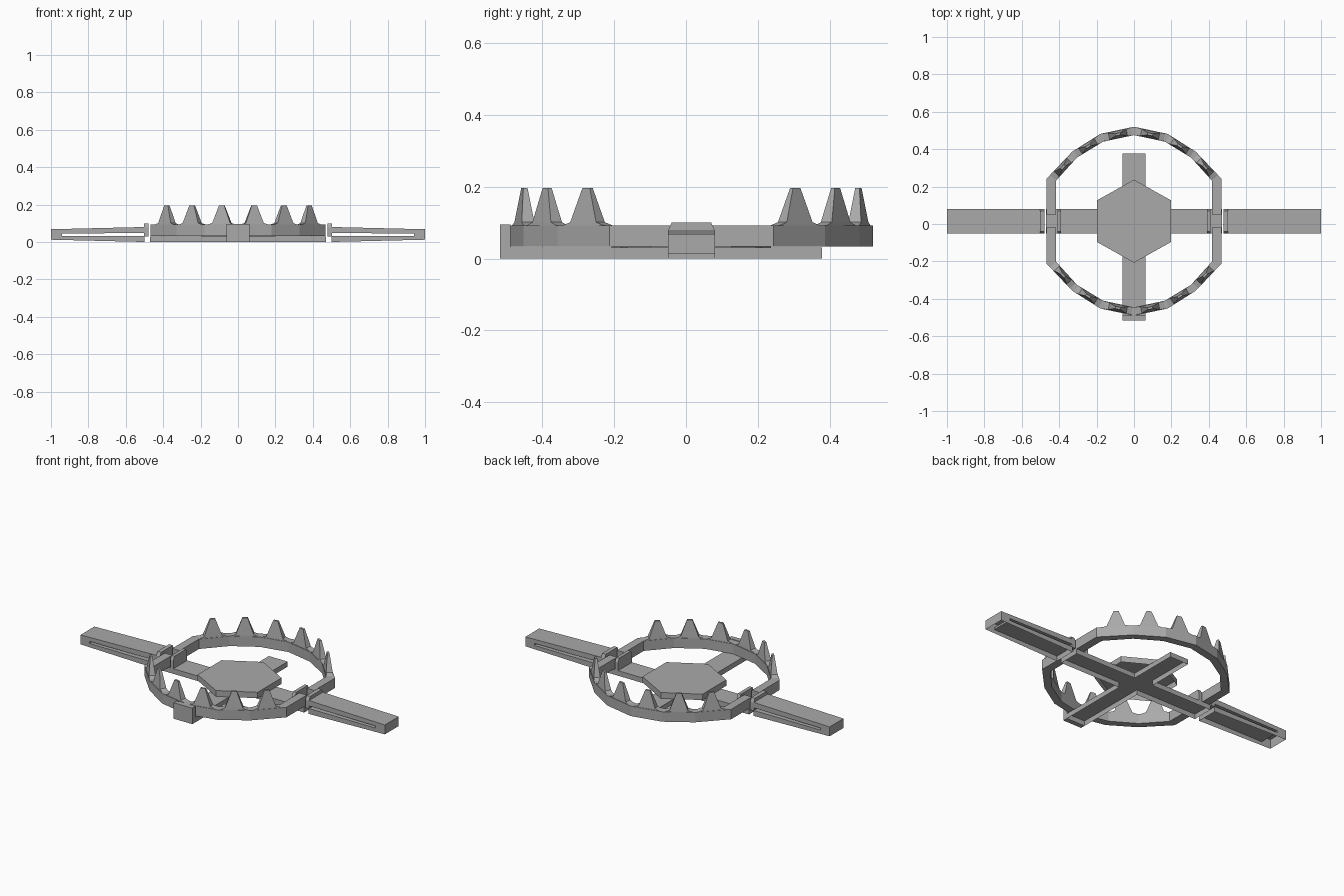
import bpy, bmesh
from mathutils import Vector

cube = bpy.data.objects.get("Cube")
if cube:
    bpy.data.objects.remove(cube)

steel = bpy.data.materials.new("grey_steel")
steel.use_nodes = True
GREY = (0.4, 0.4, 0.4, 1)
steel.diffuse_color = GREY
steel.node_tree.nodes["Principled BSDF"].inputs["Base Color"].default_value = GREY

MID = 0.015      # y of the hinge line
HALF = 0.065     # half width of the long bar


def finish(name, bm):
    bmesh.ops.recalc_face_normals(bm, faces=bm.faces)
    mesh = bpy.data.meshes.new(name)
    bm.to_mesh(mesh)
    bm.free()
    mesh.materials.append(steel)
    obj = bpy.data.objects.new(name, mesh)
    bpy.context.collection.objects.link(obj)
    return obj


def loft(bm, rings, cap_start=True, cap_end=True):
    """Skin a list of equal-length point rings."""
    loops = [[bm.verts.new(p) for p in ring] for ring in rings]
    for a, b in zip(loops, loops[1:]):
        for i in range(len(a)):
            j = (i + 1) % len(a)
            bm.faces.new((a[i], a[j], b[j], b[i]))
    if cap_start:
        bm.faces.new(loops[0])
    if cap_end:
        bm.faces.new(loops[-1])


def prism(name, outline, z0, z1, open_bottom=False):
    bm = bmesh.new()
    loft(bm, [[(x, y, z) for x, y in outline] for z in (z0, z1)], not open_bottom)
    return finish(name, bm)


def rect(x0, x1, y0, y1):
    return [(x0, y0), (x1, y0), (x1, y1), (x0, y1)]


# Cross-shaped channel frame, hollow underneath
lo, hi, w, arm = MID - HALF, MID + HALF, 0.062, 0.47
prism("cross_base", [(-arm, lo), (-w, lo), (-w, -0.515), (w, -0.515), (w, lo), (arm, lo),
                     (arm, hi), (w, hi), (w, 0.378), (-w, 0.378), (-w, hi), (-arm, hi)],
      0, 0.03, True)
prism("front_stop", rect(-w, w, -0.517, -0.488), 0, 0.095)

# Hexagonal trigger plate
prism("trigger_plate", [(0, MID + 0.222), (-0.197, MID + 0.112), (-0.197, MID - 0.112),
                        (0, MID - 0.222), (0.197, MID - 0.112), (0.197, MID + 0.112)],
      0.03, 0.065, True)

# Jaws: half outline points (outer, inner), mirrored left to right
outer = [(0.467, 0.035), (0.467, 0.228), (0.33, 0.372), (0.18, 0.467), (0, 0.505)]
inner = [(0.418, 0.035), (0.418, 0.215), (0.305, 0.34), (0.165, 0.425), (0, 0.46)]


def both_sides(half):
    return half + [(-x, y) for x, y in reversed(half[:-1])]


def place(p, side, z):
    return Vector((p[0], MID + side * p[1], z))


for jaw, side in (("back", 1), ("front", -1)):
    out, inn = both_sides(outer), both_sides(inner)
    bm = bmesh.new()
    loft(bm, [[place(o, side, 0.033), place(o, side, 0.092),
               place(i, side, 0.092), place(i, side, 0.033)] for o, i in zip(out, inn)])
    finish(jaw + "_jaw", bm)

    # One tapered tooth with a flared foot on each angled segment
    bm = bmesh.new()
    for k in range(1, len(out) - 2):
        a = (place(out[k], side, 0) + place(inn[k], side, 0)) / 2
        b = (place(out[k + 1], side, 0) + place(inn[k + 1], side, 0)) / 2
        mid, along = (a + b) / 2, (b - a).normalized()
        across = Vector((-along.y, along.x, 0))
        rings = []
        for length, depth, z in ((0.08, 0.019, 0.091), (0.049, 0.018, 0.101), (0.014, 0.006, 0.196)):
            rings.append([mid + along * length * s + across * depth * t + Vector((0, 0, z))
                          for s, t in ((-1, -1), (1, -1), (1, 1), (-1, 1))])
        loft(bm, rings)
    finish(jaw + "_teeth", bm)

# Folded leaf springs and hinge cheeks at both ends
spring = [(0.5, 0), (1, 0.012), (1, 0.068), (0.5, 0.08),
          (0.5, 0.048), (0.94, 0.045), (0.94, 0.033), (0.5, 0.032)]
cheek = [(lo, 0.03), (hi, 0.03), (hi, 0.078), (hi - 0.01, 0.1), (lo + 0.01, 0.1), (lo, 0.078)]
for label, s in (("left", 1), ("right", -1)):
    bm = bmesh.new()
    loft(bm, [[(s * x, y, z) for x, z in spring] for y in (lo, hi)])
    bmesh.ops.recalc_face_normals(bm, faces=bm.faces)
    bottom = [f for f in bm.faces if f.calc_center_median().z < 0.01]
    bmesh.ops.delete(bm, geom=bottom, context='FACES_ONLY')
    finish(label + "_spring", bm)
    for part, x0, x1 in (("outer", 0.478, 0.502), ("inner", 0.39, 0.41)):
        bm = bmesh.new()
        loft(bm, [[(s * x, y, z) for y, z in cheek] for x in (x0, x1)])
        finish(label + "_" + part + "_hinge_cheek", bm)
